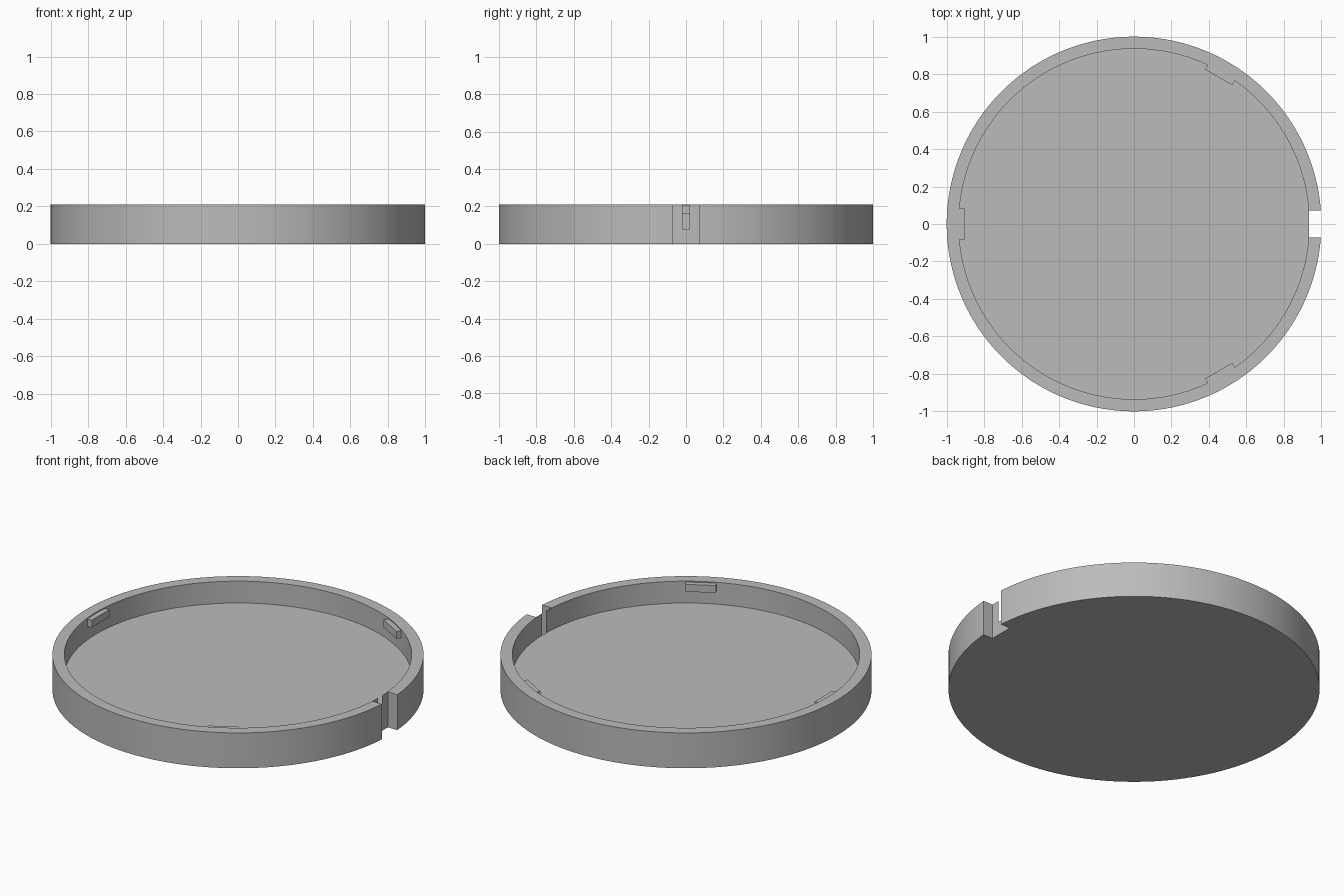
import bpy
import math
from mathutils import Matrix, Vector

cube = bpy.data.objects.get("Cube")
if cube:
    bpy.data.objects.remove(cube, do_unlink=True)

HEIGHT = 0.21
FLOOR = 0.08
INNER = 0.9355
SEGMENTS = 256

grey = bpy.data.materials.new("plain grey")
grey.use_nodes = True
colour = (0.5, 0.5, 0.5, 1)
grey.diffuse_color = colour
grey.node_tree.nodes["Principled BSDF"].inputs["Base Color"].default_value = colour


def box(name, low, high, angle=0):
    """Box between two corners, turned about the z axis."""
    low, high = Vector(low), Vector(high)
    bpy.ops.mesh.primitive_cube_add(size=1)
    obj = bpy.context.object
    obj.name = name
    obj.data.transform(Matrix.Rotation(angle, 4, "Z")
                       @ Matrix.Translation((low + high) / 2)
                       @ Matrix.Diagonal((*(high - low), 1)))
    obj.data.materials.append(grey)
    return obj


def cylinder(name, radius, bottom, top):
    bpy.ops.mesh.primitive_cylinder_add(vertices=SEGMENTS, radius=radius, depth=top - bottom)
    obj = bpy.context.object
    obj.name = name
    obj.data.transform(Matrix.Rotation(math.pi / 2, 4, "Z")
                       @ Matrix.Translation((0, 0, (bottom + top) / 2)))
    obj.data.materials.append(grey)
    return obj


def cut(target, cutter):
    mod = target.modifiers.new("cut", "BOOLEAN")
    mod.operation = "DIFFERENCE"
    mod.solver = "EXACT"
    mod.object = cutter
    bpy.context.view_layer.objects.active = target
    bpy.ops.object.modifier_apply(modifier=mod.name)
    bpy.data.objects.remove(cutter, do_unlink=True)


# Round tray with a recessed floor
tray = cylinder("tray", 1, 0, HEIGHT)
cut(tray, cylinder("recess_cutter", INNER, FLOOR, HEIGHT + 0.1))

# Full-height notch that just breaks through the inner wall as a thin slit
cut(tray, box("notch_cutter", (INNER - 0.00024, -0.072, -0.1), (1.1, 0.072, HEIGHT + 0.1)))

bpy.ops.object.select_all(action="DESELECT")
tray.select_set(True)
bpy.context.view_layer.objects.active = tray
bpy.ops.object.shade_smooth_by_angle(angle=math.radians(30))

# Three retaining tabs around the inner wall
for i, name in enumerate(("back_tab", "side_tab", "front_tab")):
    box(name, (0.904, -0.083, 0.16), (0.94, 0.083, 0.204), math.radians(60 + 120 * i))
